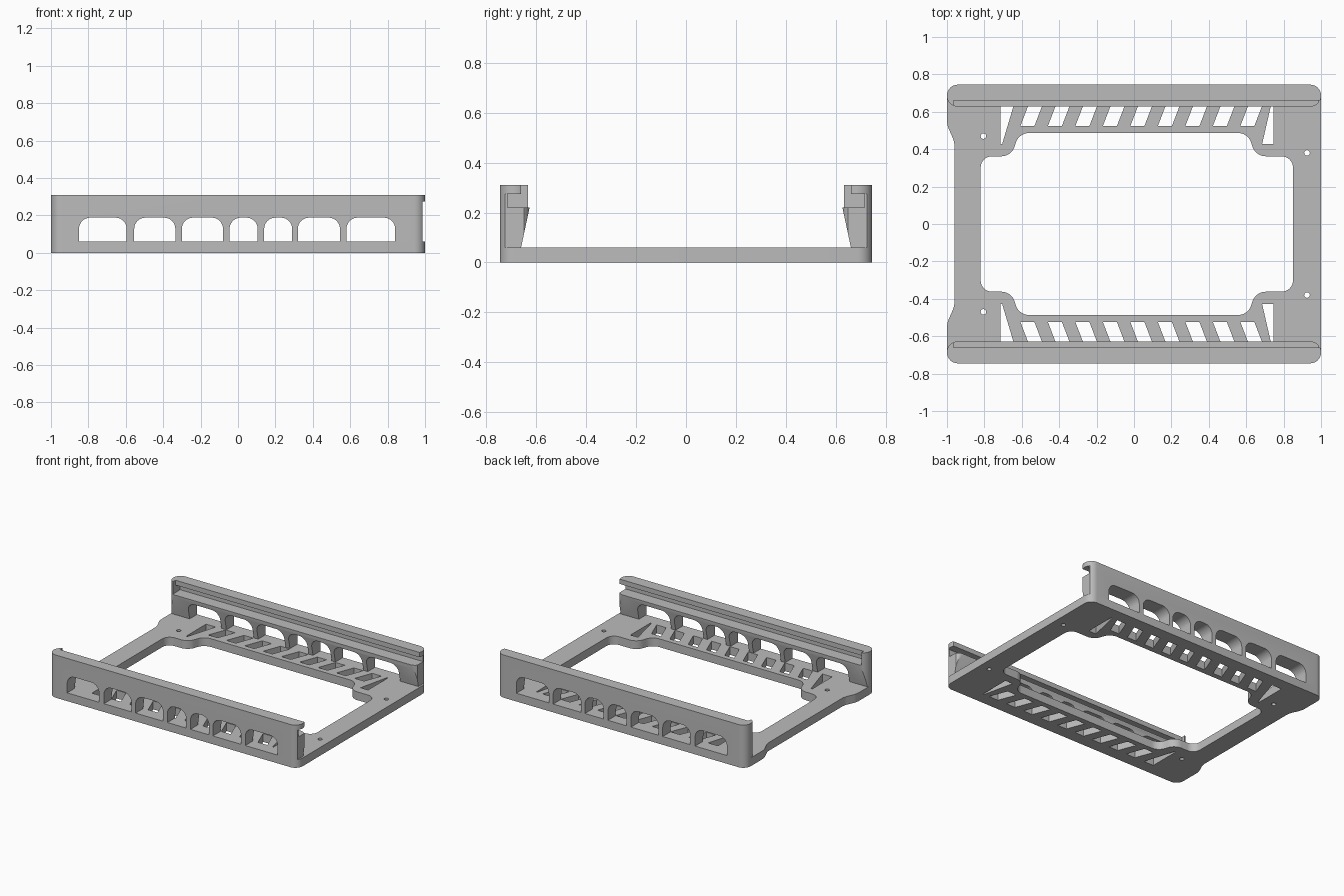
import bpy, bmesh, math
from mathutils import Vector

cube = bpy.data.objects.get("Cube")
if cube:
    bpy.data.objects.remove(cube, do_unlink=True)

BASE = 0.06      # plate thickness
OUT = 0.745      # half depth
LEDGE = 0.627    # inner edge of the rails

grey = bpy.data.materials.new("plain_grey")
grey.use_nodes = True
grey.diffuse_color = (0.5, 0.5, 0.5, 1)
grey.node_tree.nodes["Principled BSDF"].inputs["Base Color"].default_value = (0.5, 0.5, 0.5, 1)


def rounded(corners, steps=8):
    """Closed outline from (x, y, radius) corners."""
    out = []
    n = len(corners)
    for i, (x, y, r) in enumerate(corners):
        p = Vector((x, y))
        if r == 0:
            out.append(p)
            continue
        d1 = (Vector(corners[i - 1][:2]) - p).normalized()
        d2 = (Vector(corners[(i + 1) % n][:2]) - p).normalized()
        half = d1.angle(d2) / 2
        c = p + (d1 + d2).normalized() * (r / math.sin(half))
        t = r / math.tan(half)
        v1, v2 = p + d1 * t - c, p + d2 * t - c
        a = math.atan2(v1.y, v1.x)
        turn = math.atan2(v1.x * v2.y - v1.y * v2.x, v1.dot(v2))
        for k in range(steps + 1):
            b = a + turn * k / steps
            out.append(c + r * Vector((math.cos(b), math.sin(b))))
    return out


def sharp(*pts):
    return [Vector(p) for p in pts]


def circle(x, y, r, n=16):
    return [Vector((x + r * math.cos(math.tau * k / n), y + r * math.sin(math.tau * k / n)))
            for k in range(n)]


def prism(name, loops, axis, lo, hi, side=1):
    """Extrude outlines (outer first, then holes) along an axis; side mirrors y."""
    place = {"x": lambda u, v, w: (w, u * side, v),
             "y": lambda u, v, w: (u, w * side, v),
             "z": lambda u, v, w: (u, v * side, w)}[axis]
    bm = bmesh.new()
    for loop in loops:
        vs = [bm.verts.new(place(p.x, p.y, lo)) for p in loop]
        for i, v in enumerate(vs):
            bm.edges.new((vs[i - 1], v))
    bmesh.ops.triangle_fill(bm, use_beauty=True, use_dissolve=False, edges=bm.edges[:])
    res = bmesh.ops.extrude_face_region(bm, geom=bm.faces[:], use_keep_orig=True)
    move = Vector(place(0, 0, hi)) - Vector(place(0, 0, lo))
    bmesh.ops.translate(bm, vec=move,
                        verts=[g for g in res["geom"] if isinstance(g, bmesh.types.BMVert)])
    bmesh.ops.recalc_face_normals(bm, faces=bm.faces[:])
    me = bpy.data.meshes.new(name)
    bm.to_mesh(me)
    bm.free()
    me.materials.append(grey)
    ob = bpy.data.objects.new(name, me)
    bpy.context.collection.objects.link(ob)
    return ob


def activate(ob):
    bpy.ops.object.select_all(action="DESELECT")
    ob.select_set(True)
    bpy.context.view_layer.objects.active = ob


def carve(ob, tool, operation="DIFFERENCE"):
    activate(ob)
    mod = ob.modifiers.new("carve", "BOOLEAN")
    mod.operation, mod.solver, mod.object = operation, "EXACT", tool
    bpy.ops.object.modifier_apply(modifier=mod.name)
    bpy.data.objects.remove(tool, do_unlink=True)


def smooth(ob):
    activate(ob)
    bpy.ops.object.shade_smooth_by_angle(angle=math.radians(30))


def both_ends(half):
    """Complete a y > 0 half outline with its mirror image."""
    return half + [(x, -y, r) for x, y, r in reversed(half)]


# Base plate: outline, central opening, vents and screw holes
outline = both_ends([(-0.96, 0.44, 0.12), (-1, 0.53, 0.12), (-1, OUT, 0.058), (1, OUT, 0.058)])
opening = both_ends([(-0.82, 0.362, 0.06), (-0.655, 0.362, 0.075), (-0.615, 0.487, 0.075),
                     (0.61, 0.487, 0.075), (0.65, 0.362, 0.075), (0.85, 0.362, 0.06)])
holes = [rounded(opening)]
for s in (1, -1):
    for i in range(9):
        x = -0.607 + i * 0.147
        holes.append(sharp((x, s * 0.525), (x + 0.075, s * 0.525),
                           (x + 0.125, s * 0.655), (x + 0.05, s * 0.655)))
    holes.append(sharp((-0.715, s * 0.427), (-0.705, s * 0.427),
                       (-0.637, s * 0.655), (-0.715, s * 0.655)))
    holes.append(sharp((0.685, s * 0.427), (0.745, s * 0.427),
                       (0.745, s * 0.655), (0.737, s * 0.655)))
    holes.append(circle(-0.805, s * 0.47, 0.015))
    holes.append(circle(0.925, s * 0.38, 0.015))
smooth(prism("base_plate", [rounded(outline)] + holes, "z", 0, BASE))

# Side rails: sloped inner wall, rounded ends, sliding groove and windows
WINDOWS = [(-0.85, -0.595), (-0.555, -0.335), (-0.3, -0.08), (-0.045, 0.105),
           (0.14, 0.29), (0.32, 0.545), (0.58, 0.84)]


def rail(name, s):
    plan = rounded([(-1, -OUT, 0.058), (1, -OUT, 0.058), (1, -LEDGE, 0.058), (-1, -LEDGE, 0.058)])
    ob = prism(name, [plan], "z", BASE, 0.31, s)
    wall = sharp((-0.8, 0), (-0.6724, 0), (-0.66, BASE), (-0.6, 0.342), (-0.8, 0.342))
    carve(ob, prism("wall_cutter", [wall], "x", -1.1, 1.1, s), "INTERSECT")
    # Groove is open at one end and stopped at the other
    groove = sharp((-0.715, 0.22), (-0.715, 0.275), (-0.66, 0.275),
                   (-0.66, 0.35), (-0.5, 0.35), (-0.5, 0.22))
    carve(ob, prism("groove_cutter", [groove], "x", -0.965, 1.1, s))
    end = sharp((0.986, 0), (1.1, 0), (1.1, 0.275), (0.986, 0.275))
    carve(ob, prism("end_cutter", [end], "y", -0.9, -0.5, s))
    for a, b in WINDOWS:
        arch = rounded([(a, 0, 0), (b, 0, 0), (b, 0.188, 0.06), (a, 0.188, 0.06)])
        carve(ob, prism("window_cutter", [arch], "y", -0.9, -0.5, s))
    smooth(ob)


rail("front_rail", 1)
rail("back_rail", -1)
